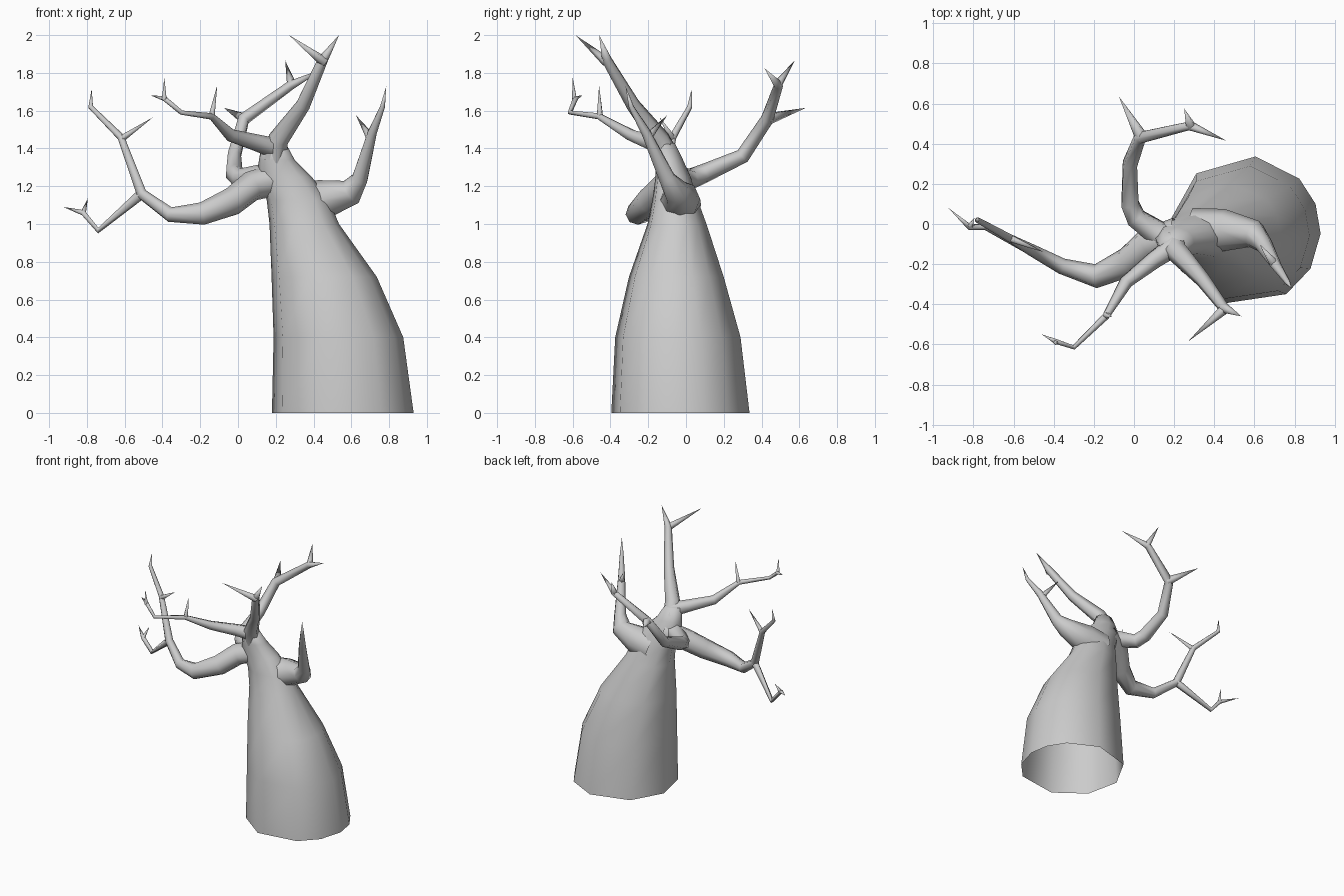
import bpy, bmesh, math
from mathutils import Vector


def loft(name, rings, tip=None, cap=True):
    """Skin a list of equal-sized rings, optionally closing to a pointed tip."""
    bm = bmesh.new()
    loops = [[bm.verts.new(p) for p in ring] for ring in rings]
    n = len(loops[0])
    for a, b in zip(loops, loops[1:]):
        for i in range(n):
            j = (i + 1) % n
            bm.faces.new((a[i], a[j], b[j], b[i]))
    if tip is not None:
        t = bm.verts.new(tip)
        for i in range(n):
            bm.faces.new((loops[-1][i], loops[-1][(i + 1) % n], t))
    elif cap:
        bm.faces.new(loops[-1])
    bmesh.ops.recalc_face_normals(bm, faces=bm.faces)
    me = bpy.data.meshes.new(name)
    bm.to_mesh(me)
    bm.free()
    ob = bpy.data.objects.new(name, me)
    bpy.context.collection.objects.link(ob)
    for p in me.polygons:
        p.use_smooth = True
    return ob


def limb(name, path, sides=6):
    """Tapered tube along (x, y, z, radius) points; a last radius of 0 makes a spike."""
    pts = [Vector(p[:3]) for p in path]
    rad = [p[3] for p in path]
    rings, side = [], None
    for i, c in enumerate(pts):
        before = (c - pts[i - 1]).normalized() if i else Vector()
        after = (pts[i + 1] - c).normalized() if i < len(pts) - 1 else Vector()
        d = (before + after).normalized()
        side = side if side is not None else d.orthogonal()
        side = (side - d * side.dot(d)).normalized()
        other = d.cross(side)
        if rad[i] > 0:
            rings.append([c + rad[i] * (side * math.cos(a) + other * math.sin(a))
                          for a in (2 * math.pi * k / sides for k in range(sides))])
    loft(name, rings, pts[-1] if rad[-1] == 0 else None)


# Leaning trunk, open underneath: (z, centre x, centre y, radius x, radius y)
sections = [(0, .553, -.035, .377, .375), (.4, .53, -.048, .345, .34),
            (.72, .455, -.055, .28, .257), (1.0, .35, -.05, .185, .16),
            (1.13, .315, -.06, .165, .122), (1.25, .245, -.07, .145, .095),
            (1.34, .205, -.09, .095, .075), (1.43, .19, -.115, .062, .055)]
angles = [math.radians(a) for a in (-2, 21, 44, 82, 130, 172, 212, 254, 303, 330)]
loft("trunk", [[(cx + rx * math.cos(a), cy + ry * math.sin(a), z) for a in angles]
               for z, cx, cy, rx, ry in sections])

# Right limb: thick stub that turns up into a thin spike
limb("right_branch", [(.3, -.04, 1.1, .12), (.45, -.03, 1.13, .105), (.6, -.05, 1.17, .07),
                      (.645, -.1, 1.24, .045), (.71, -.21, 1.48, .026),
                      (.765, -.29, 1.62, .014), (.785, -.32, 1.73, 0)], 8)
limb("right_twig", [(.70, -.2, 1.46, .024), (.625, -.1, 1.575, 0)], 5)

# Left limb: droops, then forks up and down
limb("left_branch", [(.22, -.05, 1.24, .085), (.07, -.1, 1.2, .08), (-.03, -.19, 1.12, .075),
                     (-.19, -.26, 1.055, .06), (-.36, -.21, 1.05, .04),
                     (-.51, -.13, 1.16, .03), (-.62, -.07, 1.46, .02),
                     (-.78, .02, 1.62, .014), (-.775, .03, 1.715, 0)], 8)
limb("left_upper_twig", [(-.62, -.07, 1.45, .02), (-.45, -.14, 1.565, 0)], 5)
limb("left_lower_branch", [(-.51, -.13, 1.16, .028), (-.74, -.015, .965, .016),
                           (-.82, -.015, 1.06, .016), (-.925, .08, 1.09, 0)], 6)
limb("left_lower_twig", [(-.82, -.015, 1.055, .016), (-.795, .03, 1.135, 0)], 5)

# Back limb: loops out of the fork and rises behind
limb("back_branch", [(.14, -.06, 1.25, .07), (.01, .03, 1.24, .055), (-.02, .1, 1.27, .05),
                     (-.02, .3, 1.36, .04), (.03, .43, 1.555, .034),
                     (.28, .49, 1.735, .025), (.46, .415, 1.825, 0)])
limb("back_twig", [(.04, .43, 1.555, .035), (-.075, .635, 1.615, 0)], 5)
limb("back_tip_twig", [(.285, .485, 1.735, .026), (.25, .575, 1.865, 0)], 5)

# Tall limb toward the front right
limb("top_branch", [(.19, -.1, 1.35, .07), (.215, -.14, 1.45, .055), (.345, -.28, 1.63, .038),
                    (.45, -.42, 1.87, .027), (.535, -.46, 2.0, 0)])
limb("top_twig", [(.455, -.42, 1.86, .028), (.27, -.585, 2.0, 0)], 5)

# Slender limb toward the front left
limb("front_branch", [(.2, -.11, 1.4, .055), (.1, -.18, 1.43, .045), (-.04, -.29, 1.47, .034),
                      (-.14, -.46, 1.57, .018), (-.3, -.615, 1.59, .012),
                      (-.39, -.585, 1.665, .014), (-.46, -.55, 1.68, 0)])
limb("front_twig", [(-.14, -.455, 1.565, .018), (-.11, -.46, 1.735, 0)], 5)
limb("front_tip_twig", [(-.39, -.59, 1.66, .014), (-.39, -.6, 1.775, 0)], 5)
